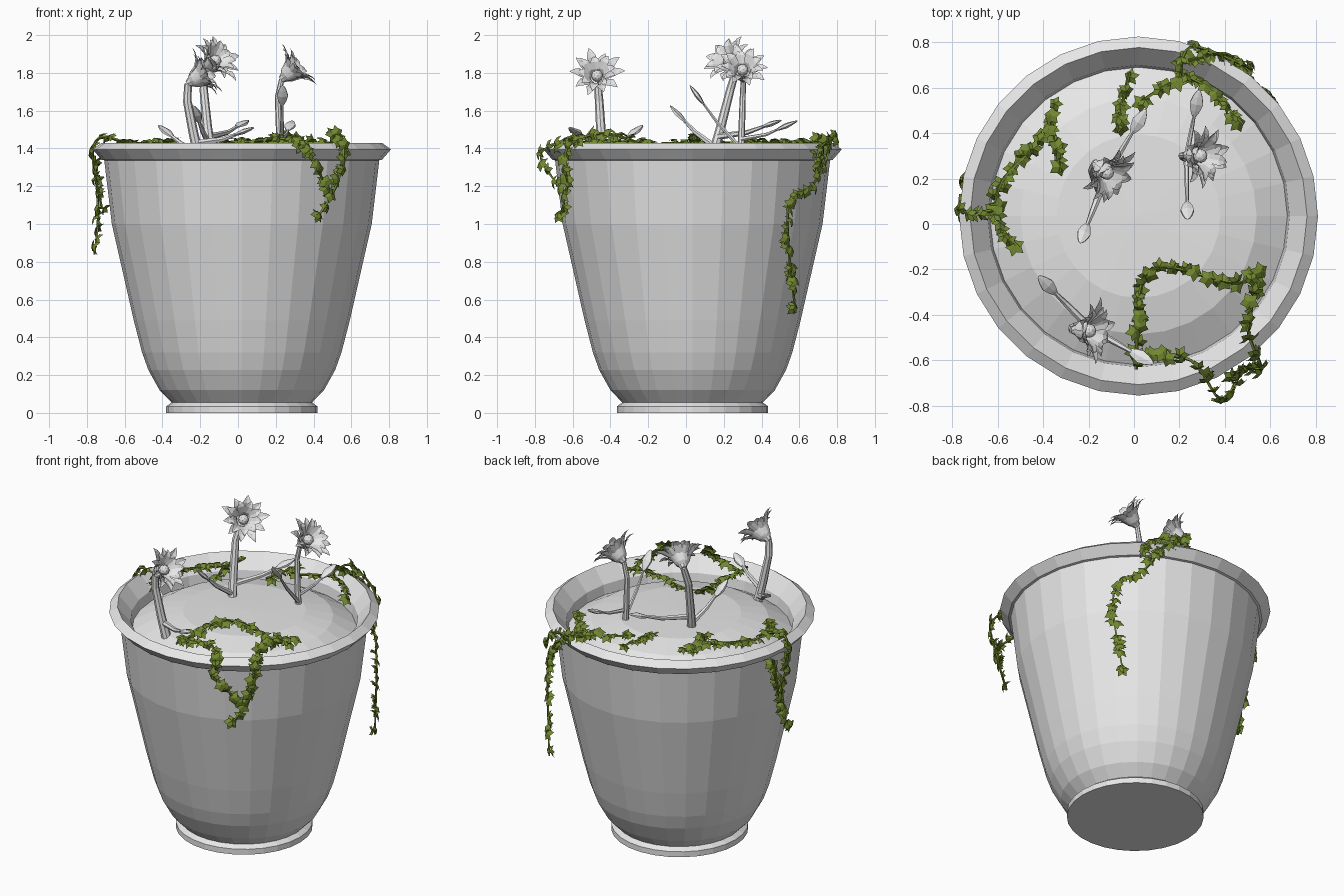
import bpy, bmesh, math, random
from mathutils import Vector, Matrix

if "Cube" in bpy.data.objects:
    bpy.data.objects.remove(bpy.data.objects["Cube"])
random.seed(4)
CX, CY = 0.02, 0.035


def material(name, rgb):
    m = bpy.data.materials.new(name)
    m.diffuse_color = (*rgb, 1)
    m.use_nodes = True
    m.node_tree.nodes["Principled BSDF"].inputs["Base Color"].default_value = m.diffuse_color
    return m


GREY = material("stone_grey", (0.8, 0.8, 0.8))
GREEN = material("ivy_green", (0.17, 0.25, 0.03))


def finish(bm, name, mat):
    me = bpy.data.meshes.new(name)
    bm.to_mesh(me)
    bm.free()
    me.materials.append(mat)
    ob = bpy.data.objects.new(name, me)
    bpy.context.collection.objects.link(ob)
    return ob


def lathe(name, profile, mat, sides=28):
    """Spin a profile of (radius, height) and cap the open ends at radius 0."""
    bm = bmesh.new()
    verts = [bm.verts.new((r, 0, z)) for r, z in profile]
    edges = [bm.edges.new(e) for e in zip(verts, verts[1:])]
    bmesh.ops.spin(bm, geom=verts + edges, axis=(0, 0, 1), cent=(0, 0, 0),
                   steps=sides, angle=2 * math.pi)
    bmesh.ops.remove_doubles(bm, verts=bm.verts, dist=0.0005)
    bmesh.ops.recalc_face_normals(bm, faces=bm.faces)
    bmesh.ops.translate(bm, vec=(CX, CY, 0), verts=bm.verts)
    return finish(bm, name, mat)


def tube(name, pts, radius, taper, mat, sides=6):
    """Tapering tube along a path."""
    bm = bmesh.new()
    rings = []
    for i, p in enumerate(pts):
        d = pts[min(i + 1, len(pts) - 1)] - pts[max(i - 1, 0)]
        q = Vector((0, 0, 1)).rotation_difference(d.normalized())
        r = radius * (1 + (taper - 1) * i / (len(pts) - 1))
        rings.append([bm.verts.new(p + q @ Vector((r * math.cos(a), r * math.sin(a), 0)))
                      for a in (k * 2 * math.pi / sides for k in range(sides))])
    for a, b in zip(rings, rings[1:]):
        # line up the rings so the tube never twists
        s = min(range(sides), key=lambda k: sum((a[i].co - b[(i + k) % sides].co).length
                                                for i in range(sides)))
        b[:] = b[s:] + b[:s]
        for i in range(sides):
            j = (i + 1) % sides
            bm.faces.new((a[i], a[j], b[j], b[i]))
    bm.faces.new(rings[0][::-1])
    bm.faces.new(rings[-1])
    return finish(bm, name, mat)


def smooth_path(pts, steps=5):
    """Catmull-Rom curve through a few points."""
    p = [pts[0]] + pts + [pts[-1]]
    out = []
    for a, b, c, d in zip(p, p[1:], p[2:], p[3:]):
        for t in (i / steps for i in range(steps)):
            out.append(0.5 * (2 * b + (c - a) * t + (2 * a - 5 * b + 4 * c - d) * t * t
                              + (3 * b - a - 3 * c + d) * t ** 3))
    return out + [pts[-1]]


# Pot: foot, flared body, lip, inner wall
lathe("pot", [(0, 0), (0.40, 0), (0.40, 0.035), (0.372, 0.055), (0.435, 0.12),
              (0.495, 0.228), (0.528, 0.32), (0.572, 0.49), (0.688, 1.0),
              (0.728, 1.337), (0.742, 1.34), (0.79, 1.395), (0.742, 1.43),
              (0.665, 1.34), (0.65, 1.25)], GREY)
# Domed soil
lathe("soil", [(0.655, 1.28), (0.52, 1.355), (0.36, 1.392), (0, 1.40)], GREY)


def flower_head(name, centre, axis, size):
    """Two rings of notched petals around a round heart."""
    bm = bmesh.new()
    # radius, height, half width along the petal
    shape = [(0.012, -0.075, 0.008), (0.042, -0.04, 0.017), (0.06, 0.005, 0.022),
             (0.10, 0.04, 0.027), (0.128, 0.045, 0.015), (0.152, 0.04, 0.001)]
    for ring, (n, s) in enumerate([(10, 1.0), (9, 0.78)]):
        for k in range(n):
            rot = Matrix.Rotation(2 * math.pi * (k + 0.5 * ring) / n, 3, 'Z')
            f = s * random.uniform(0.92, 1.1)
            up = random.uniform(-0.012, 0.02)
            rows = [[bm.verts.new(rot @ Vector((r * f, side * w, h + 0.012 * ring + up * i / 4
                                                - 0.3 * w * (side == 0))))
                     for side in (-1, 0, 1)] for i, (r, h, w) in enumerate(shape)]
            for a, b in zip(rows, rows[1:]):
                for c in range(2):
                    bm.faces.new((a[c], b[c], b[c + 1], a[c + 1]))
    bmesh.ops.create_icosphere(bm, subdivisions=2, radius=0.034,
                               matrix=Matrix.Translation((0, 0, 0.01)))
    bmesh.ops.create_cone(bm, cap_ends=True, segments=8, radius1=0.02, radius2=0.048,
                          depth=0.06, matrix=Matrix.Translation((0, 0, -0.05)))
    bm.transform(Matrix.Translation(centre) @ axis.to_track_quat('Z', 'Y').to_matrix().to_4x4()
                 @ Matrix.Scale(size, 4))
    finish(bm, name, GREY)


def bud_leaf(name, centre, direction):
    """Flattened ball pinched to points at both ends."""
    bm = bmesh.new()
    bmesh.ops.create_uvsphere(bm, u_segments=6, v_segments=6, radius=1)
    for v in bm.verts:
        k = 1 - 0.35 * abs(v.co.z)
        v.co = Vector((v.co.x * 0.034 * k, v.co.y * 0.014 * k, v.co.z * 0.068))
    bm.transform(Matrix.Translation(centre)
                 @ direction.to_track_quat('Z', 'Y').to_matrix().to_4x4())
    finish(bm, name, GREY)


def flower(name, base, head, facing, r, leaves):
    b, h, ax = Vector(base), Vector(head), Vector(facing).normalized()
    neck = h - ax * 0.07
    tube(name + "_stem", [b, b.lerp(neck, 0.35) + Vector((-0.012, 0, 0)),
                          b.lerp(neck, 0.75) + Vector((-0.02, 0, 0.01)), neck], r * 1.1, 0.7, GREY, 8)
    for i, lf in enumerate(map(Vector, leaves)):
        start = b.lerp(neck, 0.12 + 0.12 * i)
        mid = start.lerp(lf, 0.55) - Vector((0, 0, 0.015))
        d = (lf - mid).normalized()
        tube(f"{name}_twig_{i}", [start, mid, lf - d * 0.05], r * 0.7, 0.5, GREY)
        bud_leaf(f"{name}_leaf_{i}", lf, d)
    flower_head(name + "_head", h, ax, 0.92)


# Flowers: base, head, facing, stem radius, leaf positions
flower("back_right_flower", (0.23, 0.29, 1.35), (0.285, 0.30, 1.81), (0.75, -0.05, 0.62), 0.018,
       [(0.235, 0.06, 1.68), (0.275, 0.53, 1.52)])
flower("middle_flower", (-0.14, 0.14, 1.35), (-0.125, 0.23, 1.86), (0.6, -0.5, 0.55), 0.025,
       [(-0.22, -0.04, 1.58), (0.02, 0.45, 1.53)])
flower("front_left_flower", (-0.2, -0.44, 1.33), (-0.205, -0.47, 1.78), (0.8, -0.05, 0.5), 0.026,
       [(-0.38, -0.27, 1.49), (0.03, -0.585, 1.49)])


def ivy_leaf(bm, pos, normal, size):
    """Five-pointed leaf with a raised middle."""
    m = (Matrix.Translation(pos) @ normal.to_track_quat('Z', 'Y').to_matrix().to_4x4()
         @ Matrix.Rotation(random.uniform(0, 6.28), 4, 'Z'))
    ring = []
    for k in range(10):
        tip = k % 2 == 0
        r, a = size * (1.0 if tip else 0.62), k * math.pi / 5
        ring.append(bm.verts.new(m @ Vector((r * math.cos(a), r * math.sin(a), -0.012 * tip))))
    mid = bm.verts.new(m @ Vector((0, 0, 0.012)))
    for k in range(10):
        bm.faces.new((mid, ring[k], ring[(k + 1) % 10]))


def ivy(name, *guide):
    """Vine with leaves; points without a height lie just above the soil."""
    path = smooth_path([Vector((*p, 1.43)[:3]) for p in guide])
    bm = bmesh.new()
    for a, b in zip(path, path[1:]):
        n = (b - a).length / 0.036
        for i in range(int(n + random.random())):
            p = a.lerp(b, random.random()) + Vector([random.uniform(-0.016, 0.016) for _ in range(3)])
            out = Vector((p.x - CX, p.y - CY, 0))
            over = min(1, max(0, (out.length - 0.62) / 0.15))  # 0 on the soil, 1 outside
            nrm = out.normalized() * (0.25 + over) + Vector((0, 0, 1.0 - 0.7 * over))
            nrm += Vector([random.uniform(-0.55, 0.55) for _ in range(3)])
            ivy_leaf(bm, p, nrm, random.uniform(0.034, 0.046))
    finish(bm, name + "_leaves", GREEN)
    tube(name + "_vine", path, 0.008, 0.8, GREEN, 4)


# Ivy on the soil
ivy("front_ivy_loop", (.01, -.64), (.03, -.28), (.13, -.19), (.45, -.26), (.57, -.2))
ivy("left_ivy_inner", (-.34, .55), (-.38, .4), (-.58, .19), (-.6, .02), (-.5, -.11))
ivy("left_ivy_branch", (-.38, .48), (-.32, .23))
ivy("back_ivy_inner", (-.02, .67), (-.08, .4))
ivy("back_ivy_arc", (0, .52), (.25, .64), (.48, .44))
# Ivy over the rim
ivy("front_ivy_long", (.55, -.25), (.5, -.45, 1.48), (.56, -.63, 1.4), (.52, -.63, 1.2), (.41, -.67, 1.02))
ivy("front_ivy_short", (.03, -.58), (.25, -.6, 1.45), (.38, -.77, 1.37), (.47, -.66, 1.18))
ivy("left_ivy_short", (-.6, .06), (-.72, .05, 1.46), (-.77, .06, 1.37), (-.72, .06, 1.08))
ivy("left_ivy_long", (-.76, .2, 1.36), (-.74, .1, 1.05), (-.76, .04, .84))
ivy("back_ivy_clump", (.2, .65), (.25, .78, 1.46), (.46, .71, 1.4), (.52, .68, 1.28))
ivy("back_ivy_long", (.24, .72, 1.46), (.4, .75, 1.37), (.48, .68, 1.22), (.61, .54, 1.06), (.57, .58, .53))
